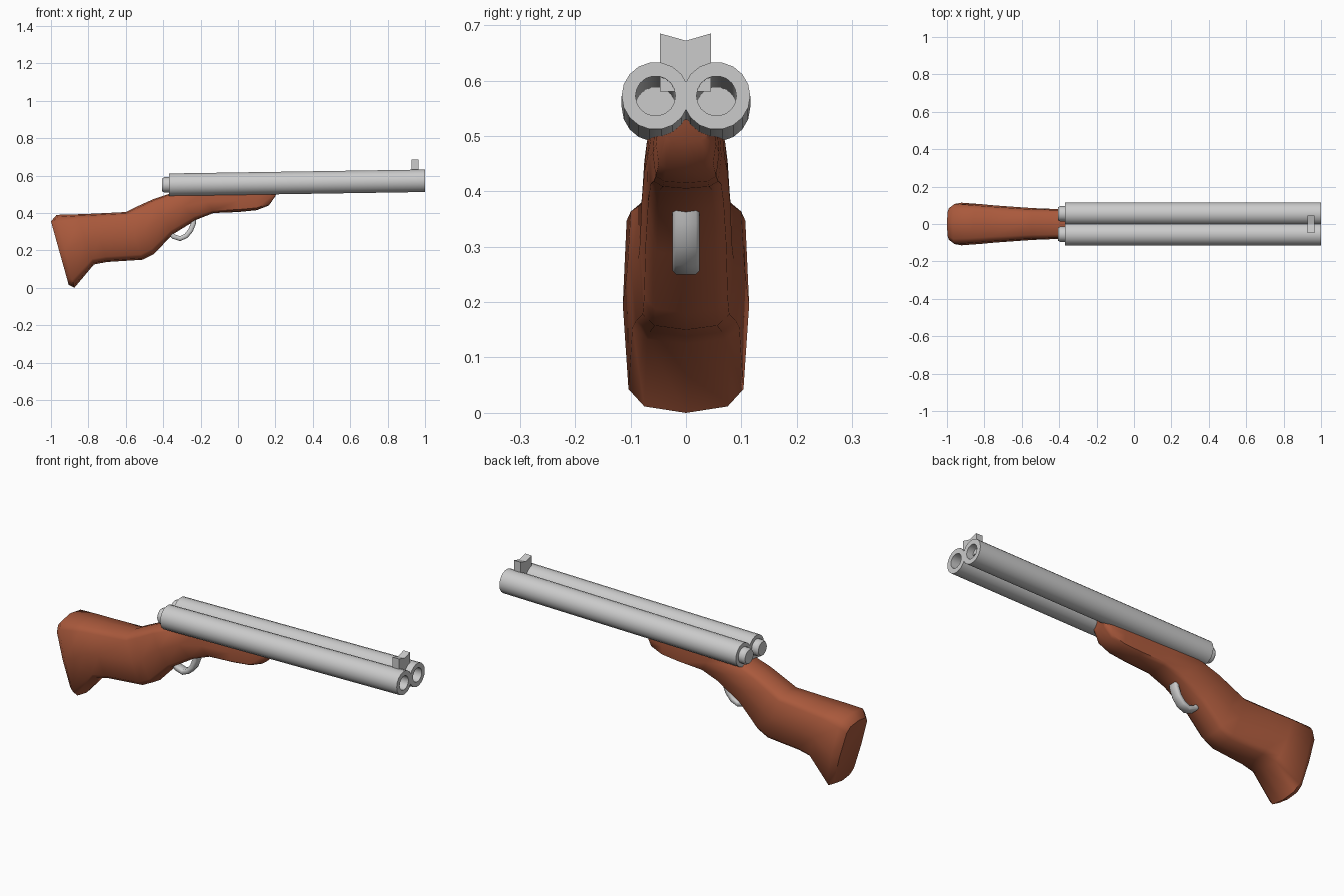
import bpy, bmesh
from math import sin, cos, pi, atan2, radians

if "Cube" in bpy.data.objects:
    bpy.data.objects.remove(bpy.data.objects["Cube"])

wood = bpy.data.materials.new("wood")
wood.diffuse_color = (0.40, 0.10, 0.045, 1)
wood.use_nodes = True
wood.node_tree.nodes["Principled BSDF"].inputs["Base Color"].default_value = wood.diffuse_color


def finish(name, bm, angle=None, mat=None):
    bmesh.ops.recalc_face_normals(bm, faces=bm.faces)
    me = bpy.data.meshes.new(name)
    bm.to_mesh(me)
    bm.free()
    ob = bpy.data.objects.new(name, me)
    bpy.context.collection.objects.link(ob)
    if mat:
        me.materials.append(mat)
    if angle:
        bpy.ops.object.select_all(action='DESELECT')
        ob.select_set(True)
        bpy.context.view_layer.objects.active = ob
        bpy.ops.object.shade_smooth_by_angle(angle=radians(angle))
    return ob


def loft(name, rings, angle=None, mat=None):
    """Skin a list of equal-sized point rings and cap both ends."""
    bm = bmesh.new()
    vs = [[bm.verts.new(p) for p in r] for r in rings]
    n = len(vs[0])
    for a, b in zip(vs, vs[1:]):
        for i in range(n):
            j = (i + 1) % n
            bm.faces.new((a[i], a[j], b[j], b[i]))
    bm.faces.new(vs[0])
    bm.faces.new(vs[-1])
    return finish(name, bm, angle, mat)


# Stock: stations of (top x, top z, bottom x, bottom z, half width)
stations = [
    (-1.0, .355, -.905, .015, .09), (-.97, .39, -.875, .0, .114),
    (-.86, .393, -.77, .125, .106), (-.78, .396, -.70, .138, .099),
    (-.60, .405, -.51, .15, .086), (-.55, .43, -.45, .18, .083),
    (-.45, .475, -.35, .285, .080), (-.36, .505, -.22, .365, .075),
    (-.20, .52, -.13, .40, .070), (0, .525, 0, .405, .064),
    (.10, .525, .10, .415, .060), (.18, .53, .165, .44, .054),
    (.215, .53, .20, .49, .04)]
half = [(.7, .03), (.94, .11), (1, .5), (.91, .89), (.66, .97)]
section = [(0, 0)] + half + [(0, 1)] + [(-y, t) for y, t in reversed(half)]
loft("stock", [[(tx + (bx - tx) * t, w * y, tz + (bz - tz) * t) for y, t in section]
               for tx, tz, bx, bz, w in stations], 50, wood)

# Barrels: breech cap, tube and deep bore in one turned profile, rising slightly
turned = [(-.405, .035), (-.395, .041), (-.37, .041), (-.37, .061),
          (1.0, .061), (1.0, .036), (-.3, .036)]
SIDES = 18
for name, y0 in (("barrel_right", -.055), ("barrel_left", .055)):
    loft(name, [[(x, y0 + r * cos(2 * pi * i / SIDES),
                  .551 + .0155 * (x + .37) + r * sin(2 * pi * i / SIDES))
                 for i in range(SIDES)] for x, r in turned], 30)

# Front sight: notched block
notch = [(-.047, .58), (.045, .58), (.045, .685), (0, .672), (-.047, .685)]
loft("front_sight", [[(x, y, z) for y, z in notch] for x in (.927, .965)])

# Trigger guard: rounded flat strip swept along a hooked arc
path = [(-.365, .295), (-.345, .274), (-.31, .263), (-.278, .277),
        (-.253, .307), (-.238, .345), (-.235, .385)]
strip = [(-.024, -.007), (-.018, -.013), (.018, -.013), (.024, -.007),
         (.024, .007), (.018, .013), (-.018, .013), (-.024, .007)]
rings = []
for i, (x, z) in enumerate(path):
    a, b = path[max(i - 1, 0)], path[min(i + 1, len(path) - 1)]
    t = atan2(b[1] - a[1], b[0] - a[0])
    rings.append([(x - sin(t) * d, y, z + cos(t) * d) for y, d in strip])
loft("trigger_guard", rings, 50)
